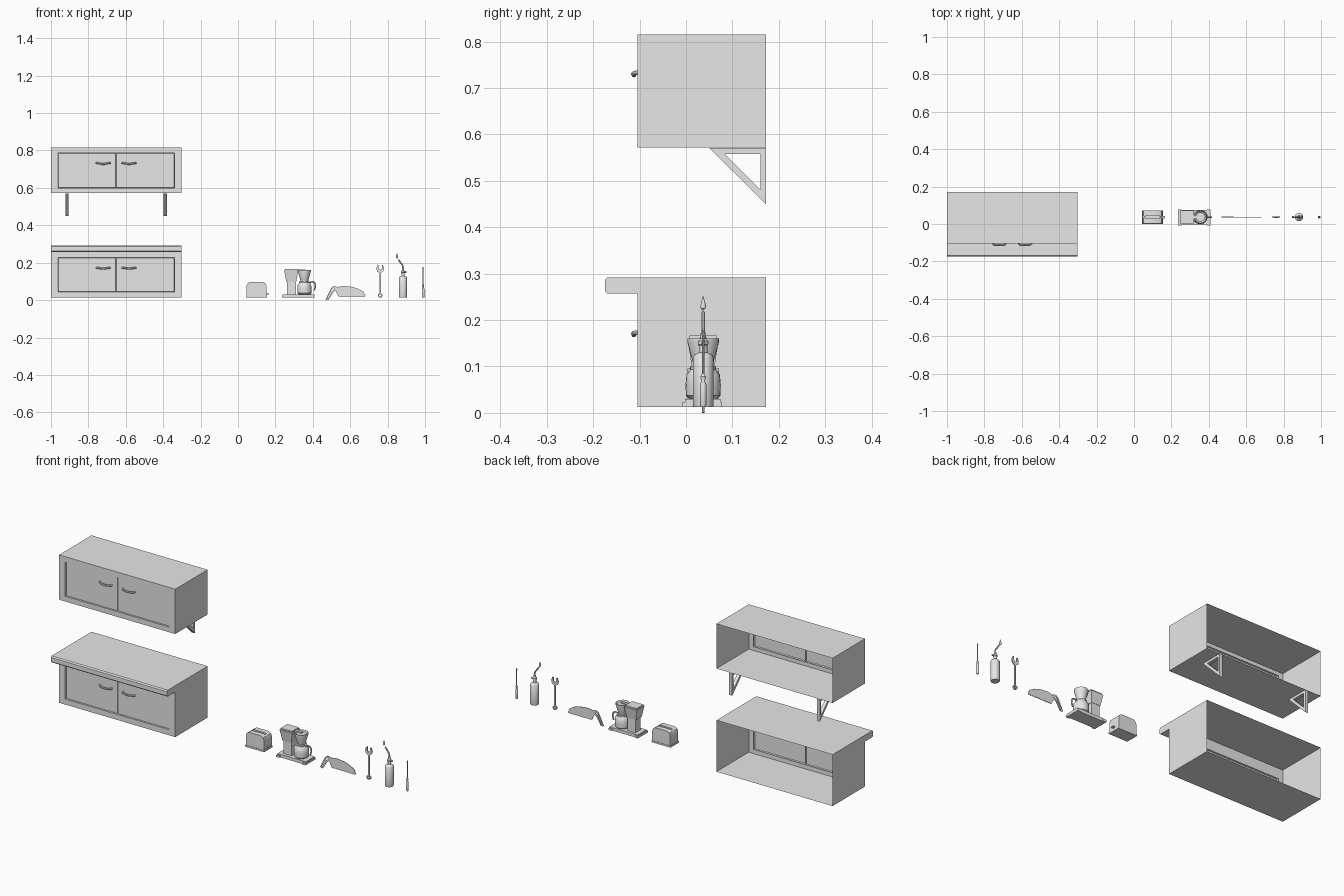
import bpy, bmesh, math
from mathutils import Vector

if "Cube" in bpy.data.objects:
    bpy.data.objects.remove(bpy.data.objects["Cube"])

grey = bpy.data.materials.new("plain grey")
grey.use_nodes = True
grey.diffuse_color = (0.8, 0.8, 0.8, 1)
grey.node_tree.nodes["Principled BSDF"].inputs["Base Color"].default_value = (0.8, 0.8, 0.8, 1)

MID_Y = 0.037      # line on which the small items stand
FLOOR = 0.013
FRONT, BACK = -0.105, 0.172
LEFT, RIGHT = -1.0, -0.303
CENTRE = (LEFT + RIGHT) / 2


def link(name, data, smooth=True):
    ob = bpy.data.objects.new(name, data)
    bpy.context.collection.objects.link(ob)
    bpy.ops.object.select_all(action='DESELECT')
    ob.select_set(True)
    bpy.context.view_layer.objects.active = ob
    if ob.type == 'CURVE':
        bpy.ops.object.convert(target='MESH')
        ob = bpy.context.view_layer.objects.active
    ob.data.materials.clear()
    ob.data.materials.append(grey)
    if smooth:
        bpy.ops.object.shade_smooth_by_angle(angle=math.radians(35))
    return ob


def from_bmesh(name, bm, smooth=True):
    bmesh.ops.recalc_face_normals(bm, faces=bm.faces)
    me = bpy.data.meshes.new(name)
    bm.to_mesh(me)
    bm.free()
    return link(name, me, smooth)


def box(name, x, y, z, taper=1.0, bevel=0.0):
    """Box from three (low, high) ranges; taper scales its bottom."""
    bm = bmesh.new()
    bmesh.ops.create_cube(bm, size=1)
    for v in bm.verts:
        k = taper if v.co.z < 0 else 1
        v.co = [sum(r) / 2 + (r[1] - r[0]) * c * s
                for r, c, s in zip((x, y, z), v.co, (k, k, 1))]
    if bevel:
        bmesh.ops.bevel(bm, geom=bm.edges[:], offset=bevel, segments=2, profile=0.5, affect='EDGES')
    return from_bmesh(name, bm, False)


def plate(name, outlines, thick, at=(0, MID_Y, 0), turn=0.0):
    """Upright flat plate; the outlines after the first are holes."""
    cu = bpy.data.curves.new(name, 'CURVE')
    cu.dimensions, cu.fill_mode, cu.extrude = '2D', 'BOTH', thick / 2
    for pts in outlines:
        sp = cu.splines.new('POLY')
        sp.points.add(len(pts) - 1)
        for p, (a, b) in zip(sp.points, pts):
            p.co = (a, b, 0, 1)
        sp.use_cyclic_u = True
    ob = link(name, cu)
    ob.rotation_euler = (math.pi / 2, 0, turn)
    ob.location = at
    return ob


def tube(name, pts, radius):
    cu = bpy.data.curves.new(name, 'CURVE')
    cu.dimensions, cu.bevel_depth, cu.bevel_resolution = '3D', radius, 2
    cu.use_fill_caps, cu.resolution_u = True, 6
    sp = cu.splines.new('BEZIER')
    sp.bezier_points.add(len(pts) - 1)
    for p, co in zip(sp.bezier_points, pts):
        p.co = co
        p.handle_left_type = p.handle_right_type = 'AUTO'
    return link(name, cu)


def lathe(name, x, profile, sides=24):
    """Turned shape from (radius, height) pairs."""
    bm = bmesh.new()
    rings = [[bm.verts.new((x + r * math.cos(math.tau * i / sides),
                            MID_Y + r * math.sin(math.tau * i / sides), z))
              for i in range(sides)] for r, z in profile]
    for a, b in zip(rings, rings[1:]):
        for i in range(sides):
            j = (i + 1) % sides
            bm.faces.new((a[i], a[j], b[j], b[i]))
    bm.faces.new(rings[0])
    bm.faces.new(rings[-1])
    return from_bmesh(name, bm)


def circle(x, z, r, n=20):
    return [(x + r * math.cos(math.tau * i / n), z + r * math.sin(math.tau * i / n)) for i in range(n)]


def cabinet(name, z0, z1, door_z0, door_z1, handle_z):
    """Thin shell with an open back and two doors set into the front."""
    bm = bmesh.new()

    def ring(y, margin, low, high):
        xs = (LEFT + margin, CENTRE, RIGHT - margin)
        return [bm.verts.new((x, y, low)) for x in xs] + [bm.verts.new((x, y, high)) for x in xs[::-1]]

    rings = [ring(BACK, 0, z0, z1), ring(FRONT, 0, z0, z1),
             ring(FRONT, 0.037, door_z0, door_z1),
             ring(FRONT + 0.012, 0.037, door_z0, door_z1)]
    for a, b in zip(rings, rings[1:]):
        for i in range(6):
            j = (i + 1) % 6
            bm.faces.new((a[i], a[j], b[j], b[i]))
    f = rings[-1]
    doors = [bm.faces.new((f[0], f[1], f[4], f[5])), bm.faces.new((f[1], f[2], f[3], f[4]))]
    bmesh.ops.inset_individual(bm, faces=doors, thickness=0.004)
    inner = bmesh.ops.inset_individual(bm, faces=doors, thickness=0.004)
    bmesh.ops.translate(bm, verts=list({v for d in doors for v in d.verts}), vec=(0, -0.007, 0))
    from_bmesh(name, bm, False)
    for side, s in (("right", -1), ("left", 1)):
        path = [(0.032, FRONT + 0.005, 0.003), (0.042, FRONT - 0.006, 0.002), (0.07, FRONT - 0.007, -0.002),
                (0.096, FRONT - 0.006, 0.002), (0.106, FRONT + 0.005, 0.003)]
        tube(f"{name}_{side}_handle", [(CENTRE + s * a, y, handle_z + c) for a, y, c in path], 0.005)


# Cabinets
cabinet("wall_cabinet", 0.572, 0.815, 0.6, 0.786, 0.73)
cabinet("base_cabinet", FLOOR, 0.292, 0.043, 0.227, 0.17)

# Worktop overhang with rounded front edges
r = 0.006
lip = [(FRONT, 0.257), (-0.175 + r, 0.257), (-0.175, 0.257 + r),
       (-0.175, 0.292 - r), (-0.175 + r, 0.292), (FRONT, 0.292)]
plate("worktop_overhang", [lip], RIGHT - LEFT, (CENTRE, 0, 0), math.pi / 2)

# Triangular wall brackets
for side, s in (("right", -1), ("left", 1)):
    plate(f"{side}_bracket", [[(0.05, 0.571), (BACK, 0.571), (BACK, 0.45)],
                              [(0.083, 0.558), (0.16, 0.558), (0.16, 0.481)]],
          0.018, (CENTRE + s * 0.263, 0, 0), math.pi / 2)

# Toaster: rounded body in three slices, the middle one lower at the slot
body = [(0.045, FLOOR), (0.153, FLOOR), (0.153, 0.075), (0.148, 0.088), (0.135, 0.096),
        (0.063, 0.096), (0.05, 0.088), (0.045, 0.075)]
notch = body[:4] + [(0.14, 0.094), (0.14, 0.08), (0.058, 0.08), (0.058, 0.094)] + body[-2:]
for label, outline, t, dy in (("front", body, 0.028, -0.02), ("slot", notch, 0.012, 0), ("back", body, 0.028, 0.02)):
    plate(f"toaster_{label}", [outline], t, (0, MID_Y + dy, 0))
box("toaster_foot", (0.042, 0.156), (0.001, 0.073), (FLOOR, 0.022))
box("toaster_lever", (0.153, 0.166), (0.03, 0.044), (0.03, 0.036))

# Coffee maker
box("coffee_base", (0.238, 0.408), (-0.002, 0.074), (FLOOR, 0.03))
for label, x in (("right", 0.245), ("left", 0.4)):
    box(f"coffee_{label}_foot", (x - 0.01, x + 0.01), (-0.008, 0.078), (FLOOR, 0.024))
box("coffee_column", (0.262, 0.31), (0.014, 0.06), (0.03, 0.11))
box("coffee_tank", (0.247, 0.322), (0.003, 0.071), (0.1, 0.16), 0.72)
box("coffee_lid", (0.25, 0.318), (0.008, 0.066), (0.16, 0.167))
box("coffee_spout", (0.31, 0.36), (0.03, 0.044), (0.158, 0.163))
lathe("carafe", 0.355, [(0.03, 0.03), (0.037, 0.037), (0.038, 0.06), (0.036, 0.082), (0.028, 0.093),
                        (0.028, 0.1), (0.022, 0.1)])
lathe("filter_cone", 0.355, [(0.02, 0.1), (0.023, 0.112), (0.034, 0.152), (0.034, 0.16), (0.031, 0.16), (0.024, 0.155)])
tube("carafe_handle", [(0.382, MID_Y, 0.096), (0.405, MID_Y, 0.096), (0.413, MID_Y, 0.08), (0.408, MID_Y, 0.052)], 0.004)

# Hand saw: toothed blade and loop handle
top = [(0.522, 0.05), (0.532, 0.07), (0.56, 0.076), (0.61, 0.071), (0.645, 0.06), (0.672, 0.044), (0.681, 0.022)]
teeth = [(0.675 - 0.006 * i, 0.016 + 0.004 * (i % 2)) for i in range(24)]
plate("saw_blade", [top + teeth], 0.003)
plate("saw_handle", [[(0.468, 0.004), (0.474, 0.0), (0.484, 0.001), (0.51, 0.044), (0.528, 0.054), (0.531, 0.066),
                      (0.524, 0.074), (0.508, 0.074), (0.498, 0.065)],
                     [(0.476, 0.008), (0.482, 0.009), (0.503, 0.049), (0.518, 0.06), (0.511, 0.066), (0.504, 0.061)]], 0.005)

# Spanner: open jaw, shank and ring
half = [(0.004, 0.03), (0.0045, 0.145), (0.017, 0.155), (0.021, 0.172), (0.013, 0.19), (0.009, 0.188), (0.009, 0.17), (0.004, 0.164)]
plate("spanner_jaw", [[(0.76 + a, z) for a, z in half] + [(0.76 - a, z) for a, z in half[::-1]]], 0.006)
plate("spanner_ring", [circle(0.76, 0.025, 0.012), circle(0.76, 0.025, 0.006)], 0.008)

# Blowtorch: cylinder, valve, bent nozzle and flame
TORCH = 0.882
lathe("torch_bottle", TORCH, [(0.021, FLOOR), (0.022, 0.016), (0.022, 0.12), (0.018, 0.126), (0.009, 0.13), (0.009, 0.145), (0.011, 0.147),
                              (0.011, 0.155), (0.006, 0.16), (0.005, 0.174)])
tube("torch_valve", [(TORCH, MID_Y, 0.15), (TORCH + 0.018, MID_Y, 0.15)], 0.005)
tube("torch_nozzle", [(TORCH, MID_Y, 0.165), (TORCH - 0.002, MID_Y, 0.185), (TORCH - 0.014, MID_Y, 0.202), (TORCH - 0.024, MID_Y, 0.217)], 0.004)
lathe("torch_flame", 0.85, [(0.001, 0.221), (0.005, 0.225), (0.006, 0.231), (0.003, 0.242), (0.0005, 0.252)], 16)

# Screwdriver
lathe("screwdriver_handle", 0.99, [(0.005, FLOOR), (0.007, 0.018), (0.007, 0.06), (0.004, 0.068), (0.006, 0.078), (0.003, 0.084)], 12)
lathe("screwdriver_shaft", 0.99, [(0.0025, 0.082), (0.0025, 0.165), (0.0035, 0.17), (0.002, 0.177)], 8)
